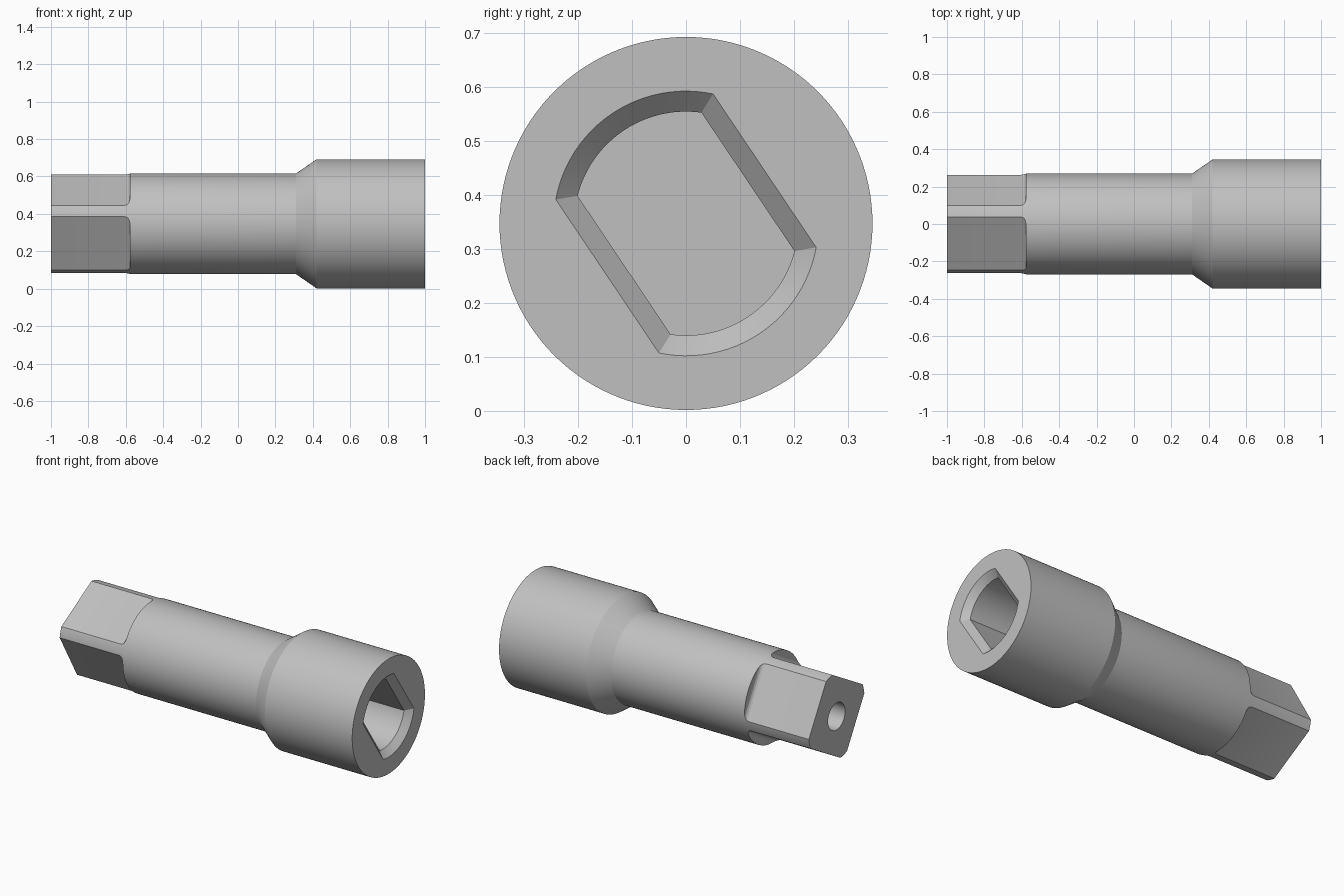
import bpy, bmesh, math
from math import sin, cos, pi, radians

cube = bpy.data.objects.get("Cube")
if cube:
    bpy.data.objects.remove(cube, do_unlink=True)

AXIS_Z = 0.347   # height of the long axis
FLAT = 0.209     # axis to each drive flat

steel = bpy.data.materials.new("grey_steel")
steel.use_nodes = True
colour = (0.53, 0.53, 0.53, 1)
steel.diffuse_color = colour
steel.node_tree.nodes["Principled BSDF"].inputs["Base Color"].default_value = colour


def loft(name, rings):
    """Skin closed rings of points and cap both ends."""
    bm = bmesh.new()
    loops = [[bm.verts.new(p) for p in ring] for ring in rings]
    n = len(loops[0])
    for a, b in zip(loops, loops[1:]):
        for i in range(n):
            j = (i + 1) % n
            bm.faces.new((a[i], a[j], b[j], b[i]))
    bm.faces.new(loops[0])
    bm.faces.new(loops[-1])
    bmesh.ops.recalc_face_normals(bm, faces=bm.faces)
    mesh = bpy.data.meshes.new(name)
    bm.to_mesh(mesh)
    bm.free()
    ob = bpy.data.objects.new(name, mesh)
    ob.location.z = AXIS_Z
    ob.data.materials.append(steel)
    bpy.context.collection.objects.link(ob)
    return ob


def circle(x, r, n):
    return [(x, r * cos(2 * pi * i / n), r * sin(2 * pi * i / n)) for i in range(n)]


def double_d(x, r, flat, turn=radians(33.9), n=24):
    """Circle with two parallel flats, facing +turn and -turn."""
    half = math.acos(flat / r)
    ring = []
    for side in (0, pi):
        for i in range(n + 1):
            a = turn + side + half + (pi - 2 * half) * i / n
            ring.append((x, r * cos(a), r * sin(a)))
    return ring


# Turned body: drive end, shaft, cone and head
profile = [(-1, 0.266), (-0.6, 0.266), (-0.575, 0.269), (0.31, 0.269),
           (0.42, 0.345), (1, 0.345)]
body = loft("extension_body", [circle(x, r, 120) for x, r in profile])

# Drive flats with a filleted shoulder
fillet = 0.028
arc = [(-0.605 + fillet * sin(a), FLAT + fillet * (1 - cos(a)))
       for a in [radians(22.5 * i) for i in range(5)]]
outline = [(-1.1, FLAT)] + arc + [(arc[-1][0], 0.4), (-1.1, 0.4)]
cutters = []
for k in range(4):
    a = radians(30 + 90 * k)
    rings = [[(x, d * cos(a) - t * sin(a), d * sin(a) + t * cos(a)) for x, d in outline]
             for t in (-0.3, 0.3)]
    cutters.append(loft("flat_cutter", rings))

# Socket recess with a chamfered mouth
cutters.append(loft("socket_cutter", [
    double_d(1.01, 0.255, 0.185), double_d(0.962, 0.207, 0.138),
    double_d(0.42, 0.207, 0.138)]))

# Blind hole in the drive end
cutters.append(loft("hole_cutter", [circle(-1.1, 0.081, 48), circle(-0.65, 0.081, 48)]))

bpy.ops.object.select_all(action="DESELECT")
body.select_set(True)
bpy.context.view_layer.objects.active = body
for cutter in cutters:
    cutter.hide_render = True
    mod = body.modifiers.new("cut", "BOOLEAN")
    mod.operation = "DIFFERENCE"
    mod.solver = "EXACT"
    mod.object = cutter
    bpy.ops.object.modifier_apply(modifier=mod.name)
    bpy.data.objects.remove(cutter, do_unlink=True)

bpy.ops.object.shade_smooth_by_angle(angle=radians(20))
